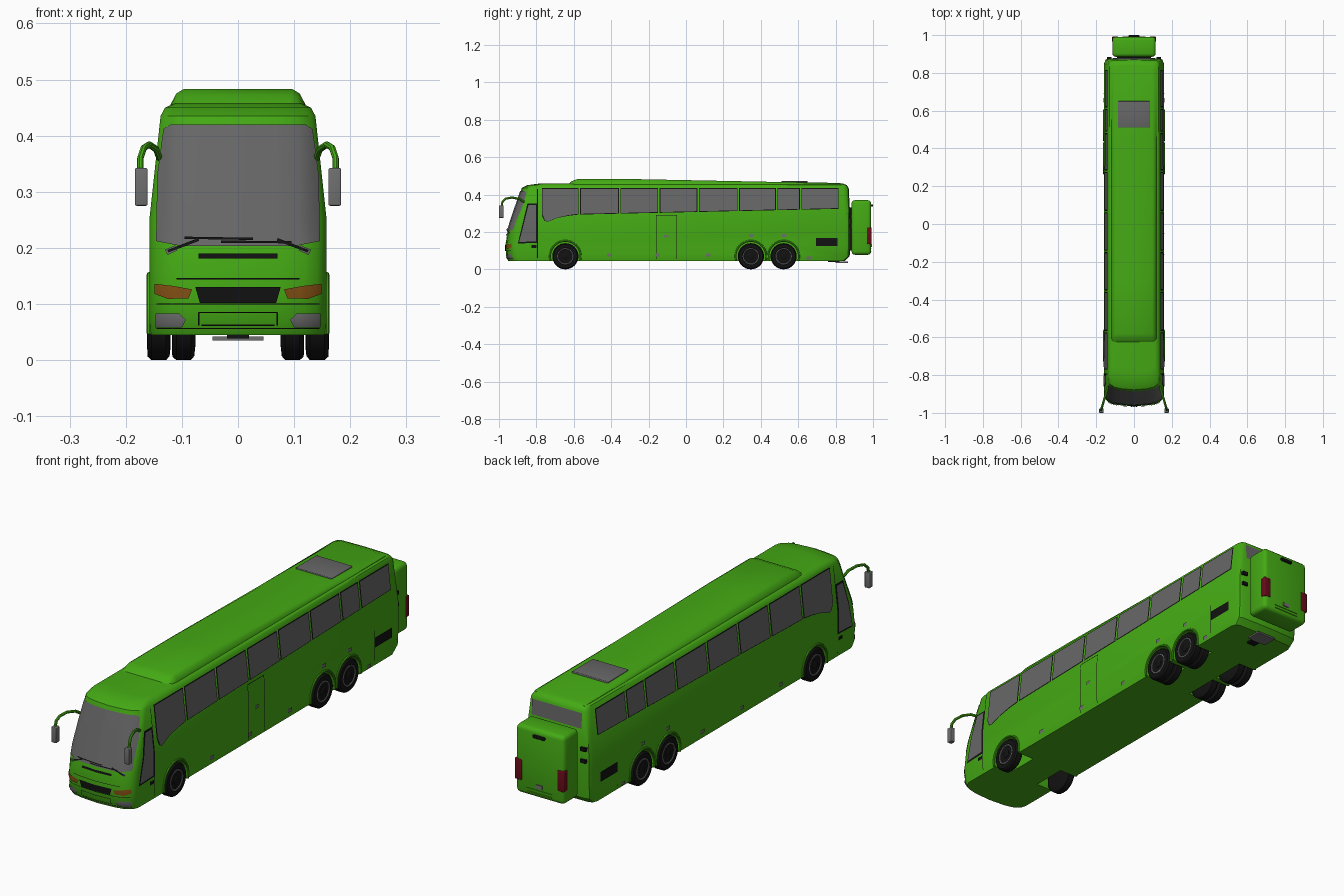
import bpy, bmesh, math
from mathutils import Vector, Matrix

if "Cube" in bpy.data.objects:
    bpy.data.objects.remove(bpy.data.objects["Cube"], do_unlink=True)


def material(name, *rgb):
    m = bpy.data.materials.new(name)
    m.use_nodes = True
    m.diffuse_color = (*rgb, 1)
    m.node_tree.nodes["Principled BSDF"].inputs["Base Color"].default_value = (*rgb, 1)
    return m


GREEN = material("green paint", 0.058, 0.40, 0.007)
GLASS = material("grey glass", 0.135, 0.135, 0.135)
BLACK = material("black rubber", 0.006, 0.006, 0.006)
METAL = material("grey metal", 0.16, 0.16, 0.16)
AMBER = material("amber lamp", 0.23, 0.08, 0.007)
RED = material("red lamp", 0.14, 0.004, 0.010)

# Body levels: height, half width, front y, back y
LEVELS = [(.045, .155, -.95, .85), (.07, .158, -.962, .875), (.13, .158, -.965, .88),
          (.2, .158, -.955, .88), (.25, .158, -.94, .88), (.435, .138, -.878, .87),
          (.45, .13, -.85, .86), (.458, .112, -.79, .84)]
# Plan curves of nose and tail: share of half width, setback
NOSE = [(0, 0), (.5, .006), (.75, .014), (.9, .028), (.97, .042), (1, .06)]
TAIL = [(0, 0), (.85, .003), (.95, .01), (1, .03)]
AXLES = (-.645, .347, .522)
R = .07


def lerp(table, v, col=1):
    for a, b in zip(table, table[1:]):
        if v <= b[0]:
            break
    k = min(max((v - a[0]) / (b[0] - a[0]), 0), 1)
    return a[col] + (b[col] - a[col]) * k


def finish(name, bm, mat, angle=35):
    me = bpy.data.meshes.new(name)
    bm.to_mesh(me)
    bm.free()
    ob = bpy.data.objects.new(name, me)
    bpy.context.collection.objects.link(ob)
    me.materials.append(mat)
    smooth(ob, angle)
    return ob


def smooth(ob, angle=35):
    bpy.ops.object.select_all(action='DESELECT')
    ob.select_set(True)
    bpy.context.view_layer.objects.active = ob
    bpy.ops.object.shade_smooth_by_angle(angle=math.radians(angle))


def loft(name, rings, mat, closed=True):
    bm = bmesh.new()
    rows = [[bm.verts.new(p) for p in ring] for ring in rings]
    n = len(rows[0])
    for a, b in zip(rows, rows[1:]):
        for i in range(n):
            j = (i + 1) % n
            bm.faces.new((a[i], a[j], b[j], b[i]))
    if closed:
        bm.faces.new(rows[0][::-1])
        bm.faces.new(rows[-1])
    bmesh.ops.recalc_face_normals(bm, faces=bm.faces)
    return finish(name, bm, mat)


def box(name, lo, hi, mat, bevel=0):
    bm = bmesh.new()
    bmesh.ops.create_cube(bm, size=1)
    for v in bm.verts:
        v.co = [l + (h - l) * (c + .5) for l, h, c in zip(lo, hi, v.co)]
    if bevel:
        bmesh.ops.bevel(bm, geom=bm.edges[:], offset=bevel, segments=3, profile=.5, affect='EDGES')
    return finish(name, bm, mat)


def panel(name, pts, mat, where, off=.004):
    """Thin sheet laid on the body; where is 1 / -1 (left / right side), 'front' or 'back'."""
    bm = bmesh.new()
    bm.faces.new([bm.verts.new((u, 0, z)) for u, z in pts])
    cuts = [((0, 0, l[0]), (0, 0, 1)) for l in LEVELS]
    if where == 'front':
        cuts += [((i / 100, 0, 0), (1, 0, 0)) for i in range(-15, 16)]
    for co, no in cuts:
        bmesh.ops.bisect_plane(bm, geom=bm.verts[:] + bm.edges[:] + bm.faces[:], plane_co=co, plane_no=no)
    for v in bm.verts:
        u, z = v.co.x, v.co.z
        w = lerp(LEVELS, z)
        if where == 'front':
            v.co.y = lerp(LEVELS, z, 2) + lerp(NOSE, abs(u) / w) - off
        elif where == 'back':
            v.co.y = lerp(LEVELS, z, 3) - lerp(TAIL, abs(u) / w) + off
        else:
            v.co = (where * (w + off), u, z)
    out = Vector({'front': (0, -1, 0), 'back': (0, 1, 0)}.get(where) or (where, 0, 0))
    bm.normal_update()
    if sum(f.normal.dot(out) for f in bm.faces) < 0:
        bmesh.ops.reverse_faces(bm, faces=bm.faces)
    return finish(name, bm, mat)


def rect(u0, u1, z0, z1):
    return [(u0, z0), (u1, z0), (u1, z1), (u0, z1)]


def line(name, a, b, where, width=.003, off=.003, mat=BLACK):
    d = (Vector(b) - Vector(a)).normalized() * width / 2
    n = Vector((-d.y, d.x))
    a, b = Vector(a), Vector(b)
    panel(name, [a - n, b - n, b + n, a + n], mat, where, off)


def tube(name, pts, radius, mat):
    cu = bpy.data.curves.new(name, 'CURVE')
    cu.dimensions = '3D'
    cu.bevel_depth, cu.bevel_resolution, cu.use_fill_caps = radius, 2, True
    sp = cu.splines.new('POLY')
    sp.points.add(len(pts) - 1)
    for p, co in zip(sp.points, pts):
        p.co = (*co, 1)
    ob = bpy.data.objects.new(name, cu)
    bpy.context.collection.objects.link(ob)
    ob.data.materials.append(mat)
    bpy.ops.object.select_all(action='DESELECT')
    ob.select_set(True)
    bpy.context.view_layer.objects.active = ob
    bpy.ops.object.convert(target='MESH')
    smooth(bpy.context.object)


def lathe(name, prof, y, s, mat):
    """Profile of (x, radius) turned around an axle."""
    ang = [math.tau * i / 32 for i in range(32)]
    loft(name, [[(s * x, y + r * math.cos(a), R + r * math.sin(a)) for a in ang] for x, r in prof], mat)


# Body shell
rings = []
for z, w, yf, yb in LEVELS:
    half = [(t * w, yf + d) for t, d in NOSE] + [(t * w, yb - d) for t, d in TAIL[::-1]]
    rings.append([(x, y, z) for x, y in half] + [(-x, y, z) for x, y in half[-2:0:-1]])
body = loft("body", rings, GREEN)

# Wheel arches cut from the shell
bm = bmesh.new()
for s in (1, -1):
    for y in AXLES:
        bmesh.ops.create_cone(bm, cap_ends=True, segments=40, radius1=.08, radius2=.08, depth=.18,
                              matrix=Matrix.Translation((s * .165, y, R)) @ Matrix.Rotation(math.pi / 2, 4, 'Y'))
cutter = finish("arch_cutter", bm, GREEN)
cutter.hide_render = True
mod = body.modifiers.new("arches", 'BOOLEAN')
mod.operation, mod.object, mod.solver = 'DIFFERENCE', cutter, 'EXACT'
bpy.context.view_layer.objects.active = body
bpy.ops.object.modifier_apply(modifier=mod.name)
bpy.data.objects.remove(cutter, do_unlink=True)
smooth(body)

# Raised roof pod and hatch
pod = [(-.63, .454), (-.61, .472), (-.58, .483), (-.3, .483), (.45, .468), (.82, .462), (.85, .452)]
loft("roof_pod", [[(x * k, y, z) for x, z in ((-.122, .44), (-.12, min(h, .456)), (-.11, .456 + (h - .456) * .7),
                                             (-.097, h), (.097, h), (.11, .456 + (h - .456) * .7),
                                             (.12, min(h, .456)), (.122, .44))]
                  for (y, h), k in zip(pod, (.94, .98, 1, 1, 1, 1, .97))], GREEN)
box("roof_hatch", (-.085, .51, .45), (.085, .65, .472), GLASS, .003)

# Windscreen and nose details
panel("windscreen", [(-.146, .212), (-.1, .203), (.1, .203), (.146, .212), (.144, .33), (.133, .412),
                     (.12, .42), (-.12, .42), (-.133, .412), (-.144, .33)], GLASS, 'front')
panel("nose_slot", rect(-.07, .07, .181, .19), BLACK, 'front')
panel("grille", [(-.068, .102), (.068, .102), (.076, .13), (-.076, .13)], BLACK, 'front')
for z, w in ((.1, .145), (.056, .145), (.062, .065), (.085, .07), (.145, .11)):
    line("bumper_seam", (-w, z), (w, z), 'front', .002)
line("wiper_blade", (-.095, .218), (.027, .216), 'front', .004, .008)
line("wiper_blade", (-.03, .211), (.095, .21), 'front', .004, .008)
for s in (1, -1):
    panel("headlamp", [(s * x, z) for x, z in ((.149, .136), (.115, .132), (.082, .126), (.088, .11),
                                               (.125, .109), (.149, .118))], AMBER, 'front')
    panel("fog_lamp", [(s * x, z) for x, z in ((.147, .058), (.1, .058), (.093, .072), (.105, .083),
                                               (.147, .083))], METAL, 'front')
    line("wiper_arm", (s * .125, .194), (s * .07, .215), 'front', .005, .007)
    line("wiper_arm", (s * .128, .192), (s * .11, .2), 'front', .01, .006, METAL)
    line("bumper_side_seam", (s * .07, .062), (s * .07, .085), 'front', .002)

# Side windows, with a black gasket behind each pane
edges = (-.775, -.57, -.355, -.145, .065, .28, .485, .613, .82)


def sill(y):
    return .289 + (y + .57) * .022


for s in (1, -1):
    for i, (a, b) in enumerate(zip(edges, edges[1:])):
        for name, mat, g, off in (("window_gasket", BLACK, .004, .002), ("side_window", GLASS, .008, .004)):
            y0, y1, top = a + g, b - g, .438 - g
            low = [(y0, sill(a) + g), (y1, sill(b) + g)]
            if i == 0:
                low = [(y0, .285 + g), (-.762 + g, .258 + g / 2), (-.74, .252 + g / 2),
                       (-.69, .272 + g / 2), (-.63, .282 + g), (y1, sill(b) + g)]
            panel(name, low + [(y1, top), (y0, top)], mat, s, off)
    # Cab side glass and door seams
    panel("cab_glass_frame", [(-.899, .138), (-.794, .142), (-.794, .352), (-.848, .352)], BLACK, s, .002)
    panel("cab_side_glass", [(-.892, .146), (-.802, .15), (-.802, .344), (-.842, .344)], GLASS, s)
    line("cab_seam", (-.794, .06), (-.794, .43), s)
    panel("cab_handle", rect(-.825, -.8, .115, .13), BLACK, s)
    # Engine vent, markers and tail hinges
    panel("engine_vent", rect(.695, .81, .125, .167), BLACK, s)
    line("vent_seam", (.69, .06), (.69, .2), s, .002)
    for y, z in ((-.41, .077), (-.15, .077), (.12, .077), (.655, .06), (.35, .18), (.525, .18)):
        panel("side_marker", rect(y - .012, y + .012, z - .008, z + .008), METAL, s)
    for z in (.225, .275):
        box("carrier_hinge", (s * .13 - .012, .84, z), (s * .13 + .012, .885, z + .015), BLACK)

    # Mirrors
    tube("mirror_arm", [(s * x, y, z) for x, y, z in ((.14, -.865, .36), (.146, -.89, .376), (.158, -.93, .384),
                                                     (.168, -.965, .378), (.174, -.982, .36), (.174, -.986, .33))],
         .006, GREEN)
    box("mirror", (s * .1725 - .0115, -1, .275), (s * .1725 + .0115, -.976, .342), METAL, .003)

    # Wheels, doubled on the rear axles, and arch lips
    for y in AXLES:
        for k, x in enumerate((.162, .118)[:1 if y < 0 else 2]):
            lathe("tyre", [(x - .042, .045), (x - .04, .063), (x - .034, R), (x - .008, R), (x - .001, .064),
                           (x, .046), (x - .003, .043)], y, s, BLACK)
        lathe("rim", [(.13, .044), (.162, .044), (.162, .039), (.152, .034), (.15, .022), (.15, .001)], y, s, METAL)
        lathe("hub", [(.14, .018), (.16, .018), (.163, .013), (.163, .001)], y, s, BLACK)
        arc = [math.radians(-16 + 212 * i / 24) for i in range(25)]
        tube("arch_lip", [(s * .158, y + .082 * math.cos(a), R + .082 * math.sin(a)) for a in arc], .005, GREEN)

# Middle passenger door on the left side
for a, b in (((-.05, .055), (-.05, .29)), ((-.16, .055), (-.16, .29)), ((-.16, .29), (-.05, .29))):
    line("door_seam", a, b, 1)
panel("door_handle", rect(-.117, -.093, .17, .185), METAL, 1)

# Tail: window, luggage box with lamps, and tow step
panel("rear_window", rect(-.118, .118, .365, .43), GLASS, 'back')
box("luggage_box", (-.115, .885, .078), (.115, .99, .37), GREEN, .018)
box("box_mount", (-.09, .86, .1), (.09, .9, .33), BLACK)
box("box_handle", (-.028, .98, .335), (.028, 1, .347), BLACK, .003)
box("number_plate", (-.014, .985, .12), (.014, .994, .136), METAL)
for z in (.095, .108):
    box("box_rib", (-.06, .985, z), (.06, .993, z + .004), GREEN)
for s in (1, -1):
    box("tail_lamp", (s * .1 - .0165, .966, .135), (s * .1 + .0165, .992, .225), RED, .004)
box("tow_step", (-.045, .8, .035), (.045, .865, .042), METAL)
box("tow_bar", (-.02, .76, .038), (.02, .82, .05), BLACK)
